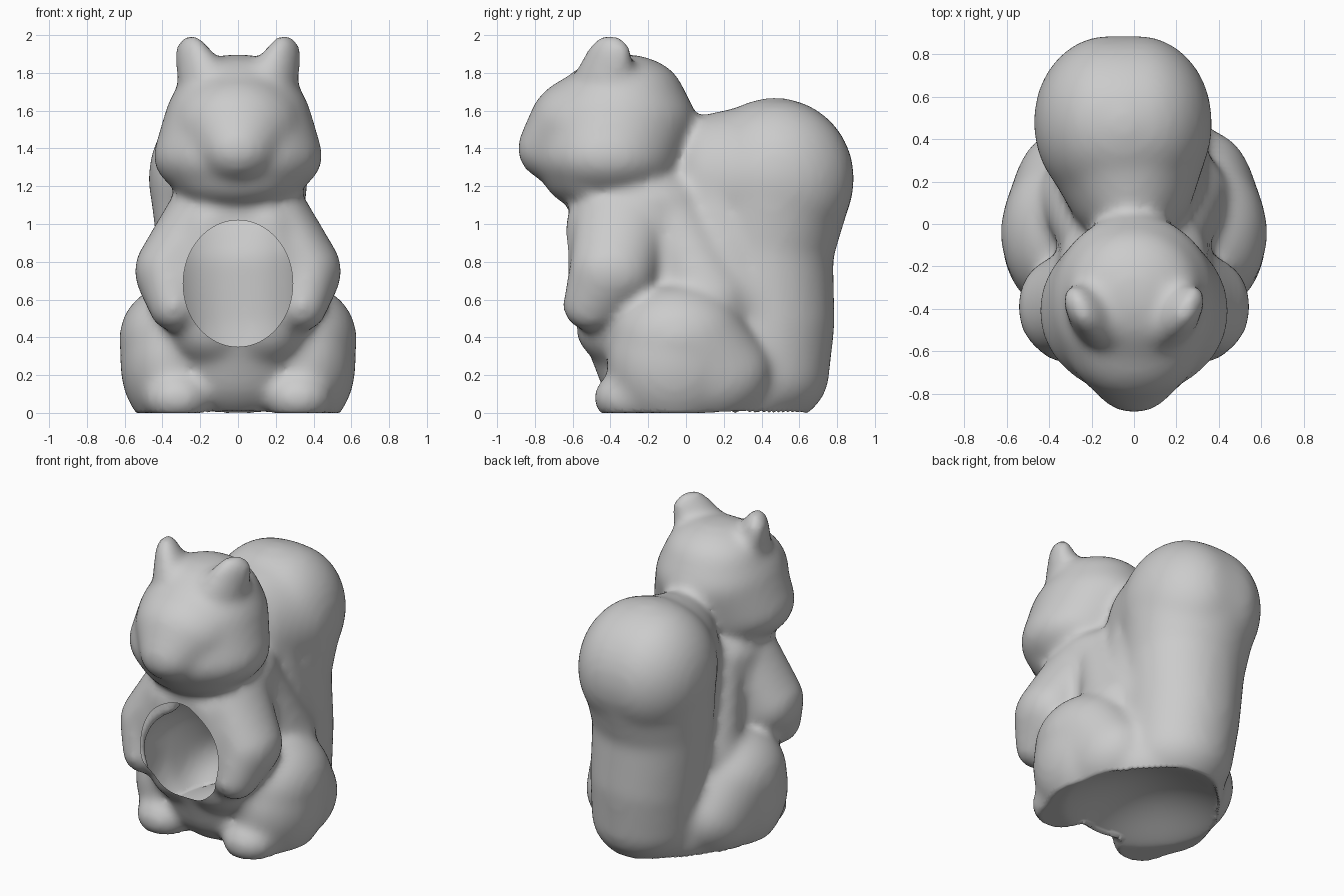
import bpy, bmesh, math
from mathutils import Matrix, Vector

if "Cube" in bpy.data.objects:
    bpy.data.objects.remove(bpy.data.objects["Cube"])

bm = bmesh.new()

def blob(c, r, rot=0.0):
    """Ellipsoid with centre, radii and turn about z."""
    m = (Matrix.Translation(c) @ Matrix.Rotation(rot, 4, 'Z')
         @ Matrix.Diagonal((*r, 1)))
    bmesh.ops.create_icosphere(bm, subdivisions=4, radius=1, matrix=m)

def pair(c, r, rot=0.0):
    blob(c, r, rot)
    blob((-c[0], c[1], c[2]), r, -rot)

def chain(points, steps=6, mirror=False, rot=0.0):
    """Row of ellipsoids blended between (centre, radii) stations."""
    make = pair if mirror else blob
    for (c0, r0), (c1, r1) in zip(points, points[1:]):
        for i in range(steps + 1):
            t = i / steps
            make(Vector(c0).lerp(c1, t), Vector(r0).lerp(r1, t), rot)

# Head tapering upward from the cheeks, chin and muzzle
chain([((0, -0.41, 1.37), (0.45, 0.40, 0.26)), ((0, -0.37, 1.56), (0.39, 0.42, 0.29)),
       ((0, -0.33, 1.69), (0.33, 0.32, 0.22))])
chain([((0, -0.49, 1.53), (0.35, 0.345, 0.28)), ((0, -0.66, 1.41), (0.22, 0.235, 0.19))])
blob((0, -0.47, 1.27), (0.36, 0.29, 0.19))

# Ears: leaf shapes turned outward, with a broad root
chain([((0.19, -0.43, 1.79), (0.12, 0.17, 0.12)),
       ((0.245, -0.405, 1.905), (0.075, 0.13, 0.11))], 4, True, -0.5)

# Torso, flat broad belly, and back
chain([((0, -0.22, 1.12), (0.36, 0.39, 0.2)), ((0, -0.27, 0.72), (0.39, 0.37, 0.36)),
       ((0, -0.15, 0.30), (0.38, 0.33, 0.34))])
chain([((0.15, -0.38, 1.00), (0.20, 0.26, 0.20)), ((0.20, -0.38, 0.76), (0.22, 0.26, 0.24)),
       ((0.13, -0.31, 0.48), (0.26, 0.28, 0.24))], mirror=True)
chain([((0, -0.08, 1.05), (0.34, 0.22, 0.25)), ((0, 0.12, 0.60), (0.45, 0.32, 0.3))])

# Arms and hands
chain([((0.23, -0.34, 1.04), (0.16, 0.25, 0.17)), ((0.365, -0.39, 0.76), (0.185, 0.23, 0.2)),
       ((0.34, -0.50, 0.58), (0.135, 0.155, 0.14))], mirror=True)

# Haunches, feet and base
chain([((0.345, -0.04, 0.40), (0.285, 0.36, 0.29)), ((0.32, 0.10, 0.22), (0.26, 0.35, 0.28))],
      mirror=True)
pair((0.35, -0.06, 0.28), (0.275, 0.36, 0.38))
chain([((0.34, -0.15, 0.09), (0.19, 0.2, 0.16)), ((0.32, -0.32, 0.09), (0.18, 0.17, 0.14))],
      mirror=True)
blob((0, 0.14, 0.12), (0.46, 0.48, 0.30))

# Tail: wide bulb, waist, rounded foot, and the web joining it to the back
chain([((-0.12, 0.48, 1.25), (0.355, 0.41, 0.42)), ((0.02, 0.48, 1.25), (0.35, 0.41, 0.42))])
chain([((-0.05, 0.47, 1.25), (0.42, 0.42, 0.43)), ((-0.05, 0.42, 0.88), (0.38, 0.36, 0.36)),
       ((-0.02, 0.42, 0.50), (0.36, 0.37, 0.36)), ((0, 0.38, 0.22), (0.35, 0.38, 0.30))])
chain([((-0.05, 0.45, 1.25), (0.42, 0.38, 0.41)), ((-0.02, 0.16, 1.22), (0.30, 0.26, 0.38))])
chain([((-0.05, 0.42, 0.95), (0.37, 0.36, 0.4)), ((-0.01, 0.18, 1.0), (0.31, 0.26, 0.4))])
chain([((-0.02, 0.18, 1.15), (0.31, 0.26, 0.35)), ((0, 0.24, 0.6), (0.37, 0.34, 0.36))])

def mesh_object(name, b):
    me = bpy.data.meshes.new(name)
    b.to_mesh(me)
    b.free()
    ob = bpy.data.objects.new(name, me)
    bpy.context.collection.objects.link(ob)
    return ob

def bake(ob):
    dg = bpy.context.evaluated_depsgraph_get()
    me = bpy.data.meshes.new_from_object(ob.evaluated_get(dg))
    ob.modifiers.clear()
    ob.data = me

# Fuse all parts into one soft skin
body = mesh_object("squirrel_body", bm)
rm = body.modifiers.new("fuse", 'REMESH')
rm.mode = 'VOXEL'
rm.voxel_size = 0.025
sm = body.modifiers.new("soften", 'SMOOTH')
sm.factor = 0.5
sm.iterations = 20
bake(body)

# Underside: flat rim easing into a shallow hollow
for v in body.data.vertices:
    if v.co.z < 0.01:
        x, y = v.co.x / 0.5, (v.co.y - 0.12) / 0.53
        v.co.z = 0.01 + 0.15 * max(0.0, 1 - x * x - y * y) ** 1.4
low = min(v.co.z for v in body.data.vertices)
for v in body.data.vertices:
    v.co.z -= low

# Oval belly opening into the hollow shell
HX, HZ, RX, RZ = 0.0, 0.685, 0.29, 0.335
cb = bmesh.new()
m = (Matrix.Translation((HX, -0.7, HZ)) @ Matrix.Diagonal((RX, 1, RZ, 1))
     @ Matrix.Rotation(math.pi / 2, 4, 'X'))
bmesh.ops.create_cone(cb, cap_ends=True, segments=64, radius1=1, radius2=1, depth=0.8, matrix=m)
cutter = mesh_object("belly_cutter", cb)
cutter.hide_render = True
bo = body.modifiers.new("opening", 'BOOLEAN')
bo.operation = 'DIFFERENCE'
bo.solver = 'EXACT'
bo.object = cutter
bake(body)
bpy.data.objects.remove(cutter)

b = bmesh.new()
b.from_mesh(body.data)
inner = [f for f in b.faces
         if all(math.hypot((v.co.x - HX) / RX, (v.co.z - HZ) / RZ) < 1.002
                and v.co.y < -0.29 for v in f.verts)]
bmesh.ops.delete(b, geom=inner, context='FACES')
b.to_mesh(body.data)
b.free()

bpy.context.view_layer.objects.active = body
body.select_set(True)
bpy.ops.object.shade_smooth()
